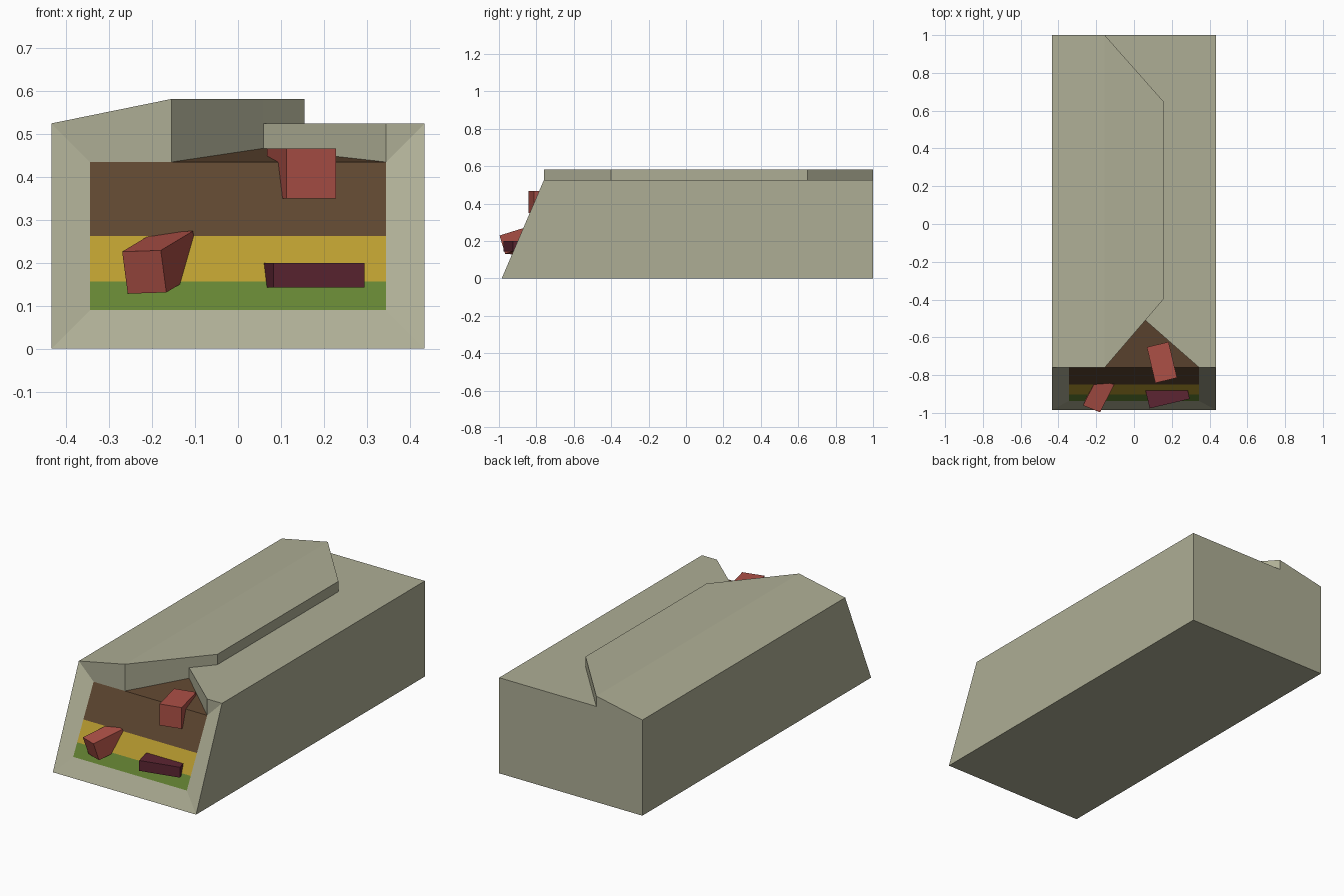
import bpy
from mathutils import Vector

if "Cube" in bpy.data.objects:
    bpy.data.objects.remove(bpy.data.objects["Cube"])


def material(name, rgb):
    m = bpy.data.materials.new(name)
    lin = [((c / 255 + 0.055) / 1.055) ** 2.4 if c > 10 else c / 255 / 12.92 for c in rgb]
    m.diffuse_color = (*lin, 1)
    m.use_nodes = True
    m.node_tree.nodes["Principled BSDF"].inputs["Base Color"].default_value = m.diffuse_color
    return m


wrap = material("khaki wrapper", (174, 174, 149))
green = material("leaf green", (101, 132, 51))
yellow = material("mustard yellow", (187, 157, 48))
brown = material("brown filling", (94, 70, 48))
red = material("brick red", (172, 80, 70))
maroon = material("dark maroon", (92, 37, 50))


def mesh_object(name, verts, faces, mats, indices=None):
    me = bpy.data.meshes.new(name)
    me.from_pydata(verts, [], faces)
    for m in mats:
        me.materials.append(m)
    if indices:
        for p, i in zip(me.polygons, indices):
            p.material_index = i
    ob = bpy.data.objects.new(name, me)
    bpy.context.collection.objects.link(ob)
    return ob


W, TOP, LID, FY = 0.435, 0.525, 0.582, -0.76   # half width, body top, flap top, upper front
IX, IZ0, IZ1, IY = 0.345, 0.09, 0.435, -0.937  # front opening

# Wrapper: sloped front box with torn notch and raised overlapping flap
P = {
    "A": (-W, -0.985, 0), "B": (W, -0.985, 0), "C": (W, FY, TOP), "D": (-W, FY, TOP),
    "E": (-0.155, FY, LID), "F": (IX, FY, TOP),
    "a": (-IX, IY, IZ0), "b": (IX, IY, IZ0), "c": (IX, FY, IZ1), "d": (-IX, FY, IZ1),
    "e": (-0.155, FY, IZ1),
    "T": (0.06, -0.51, TOP), "G": (0.06, -0.51, LID), "t": (0.06, -0.51, 0.467),
    "H": (0.155, -0.40, LID), "h": (0.155, -0.40, TOP),
    "I": (0.155, 0.65, LID), "i": (0.155, 0.65, TOP),
    "J": (-0.155, 1, LID), "j": (-0.155, 1, TOP),
    "K": (-W, 1, TOP), "L": (W, 1, TOP), "M": (-W, 1, 0), "N": (W, 1, 0),
}
keys = list(P)
wrapper_faces = [
    "AMNB", "BNLC", "ADKM", "NMKJj", "NjL",        # base, sides, back
    "CLjihTF",                                     # top right of the seam
    "DEJK", "EGHIJ",                               # sloped and level flap
    "GThH", "HhiI", "IijJ",                        # flap edge
    "EetTG", "FTtc",                               # torn notch walls
    "ABba", "BCcb", "CFc", "DAad", "DdeE",         # front bevelled frame
]
mesh_object("wrapper", list(P.values()), [[keys.index(k) for k in f] for f in wrapper_faces], [wrap])

# Filling: horizontal colour layers in the opening and the notch top
levels = [IZ0, 0.157, 0.262, IZ1]
verts = []
for z in levels:
    y = IY + (FY - IY) * (z - IZ0) / (IZ1 - IZ0)
    verts += [(-IX, y, z), (IX, y, z)]
verts += [P["e"], P["t"]]
faces = [(2 * i, 2 * i + 1, 2 * i + 3, 2 * i + 2) for i in range(3)] + [(8, 7, 9)]
mesh_object("filling", verts, faces, [green, yellow, brown], [0, 1, 2, 2])


def chunk(name, corner, across, down, back, mat):
    """Skewed block grown from its upper left front corner."""
    o, u, d, l = map(Vector, (corner, across, down, back))
    v = [o + u * i + d * j + l * k for k in (0, 1) for j in (0, 1) for i in (0, 1)]
    f = [(0, 2, 3, 1), (4, 5, 7, 6), (0, 1, 5, 4), (2, 6, 7, 3), (0, 4, 6, 2), (1, 3, 7, 5)]
    mesh_object(name, v, f, [mat])


# Chunks sticking out of the filling
chunk("upper_chunk", (0.113, -0.842, 0.467), (0.115, 0.028, 0), (0, 0, -0.117), (-0.045, 0.19, 0), red)
chunk("left_chunk", (-0.27, -0.96, 0.226), (0.09, -0.037, 0.003), (0.013, 0.03, -0.098), (0.075, 0.145, 0.045), red)
chunk("lower_chunk", (0.083, -0.976, 0.2), (0.212, 0.05, 0), (0, 0, -0.057), (-0.023, 0.098, 0), maroon)
